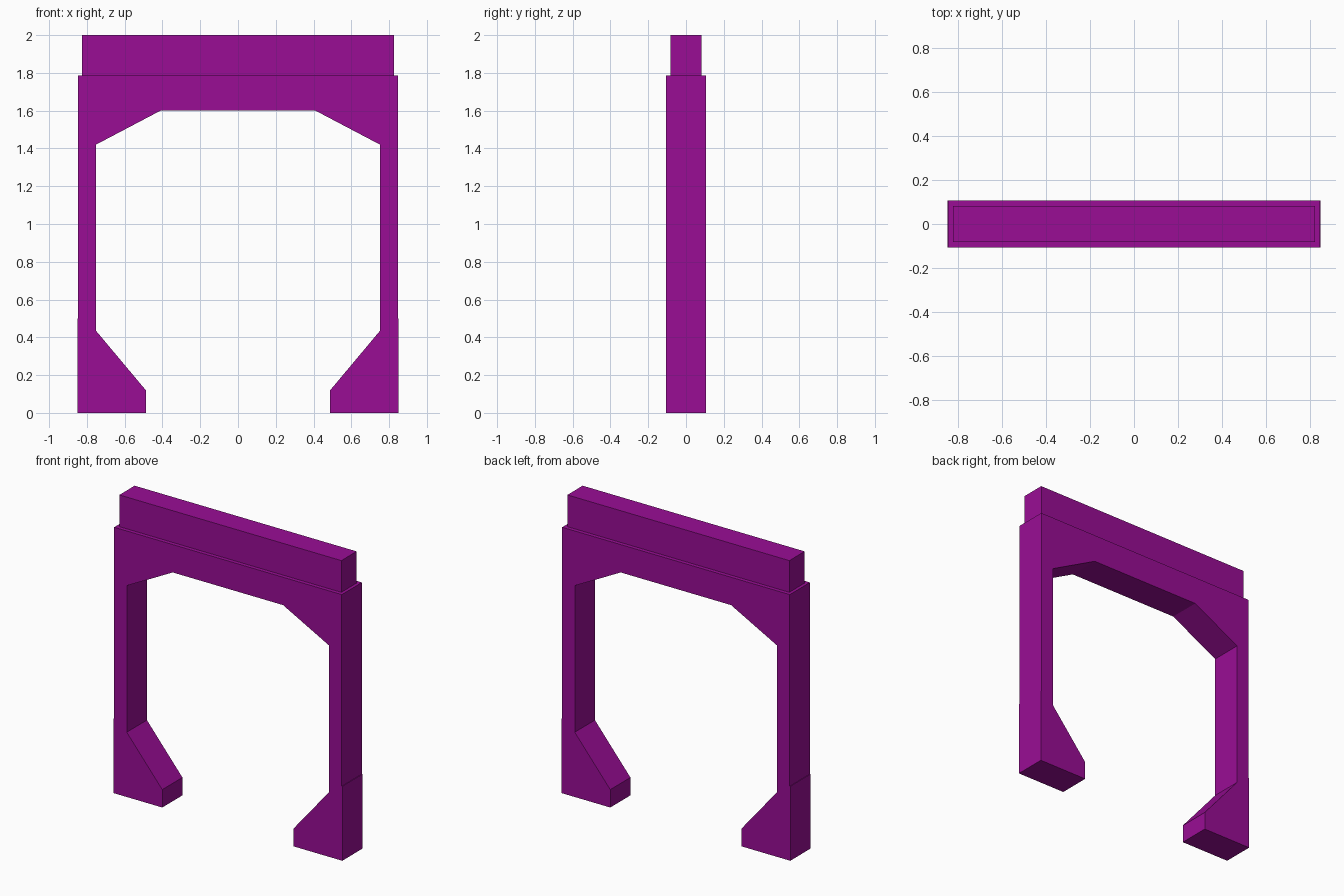
import bpy
import bmesh

cube = bpy.data.objects.get("Cube")
if cube:
    bpy.data.objects.remove(cube, do_unlink=True)

# Single purple paint
purple = bpy.data.materials.new("purple")
purple.use_nodes = True
colour = (0.32, 0.004, 0.30, 1)
purple.diffuse_color = colour
purple.node_tree.nodes["Principled BSDF"].inputs["Base Color"].default_value = colour


def extrude_profile(name, half, depth):
    """Mirror a right-hand xz profile across x = 0 and extrude it along y."""
    outline = half + [(-x, z) for x, z in reversed(half)]
    bm = bmesh.new()
    face = bm.faces.new([bm.verts.new((x, -depth / 2, z)) for x, z in outline])
    extruded = bmesh.ops.extrude_face_region(bm, geom=[face])["geom"]
    moved = [v for v in extruded if isinstance(v, bmesh.types.BMVert)]
    bmesh.ops.translate(bm, verts=moved, vec=(0, depth, 0))
    bmesh.ops.recalc_face_normals(bm, faces=bm.faces[:])
    mesh = bpy.data.meshes.new(name)
    bm.to_mesh(mesh)
    bm.free()
    mesh.materials.append(purple)
    obj = bpy.data.objects.new(name, mesh)
    bpy.context.collection.objects.link(obj)
    return obj


# Gate frame: braced lintel, slim posts and splayed feet in one outline
extrude_profile("gate_frame", [
    (0.41, 1.6), (0.752, 1.42), (0.752, 0.435), (0.488, 0.12), (0.488, 0),
    (0.85, 0), (0.85, 0.5), (0.846, 0.5), (0.846, 1.787),
], 0.214)

# Narrower beam resting on the frame
extrude_profile("top_beam", [(0.825, 1.787), (0.825, 2.0)], 0.162)
